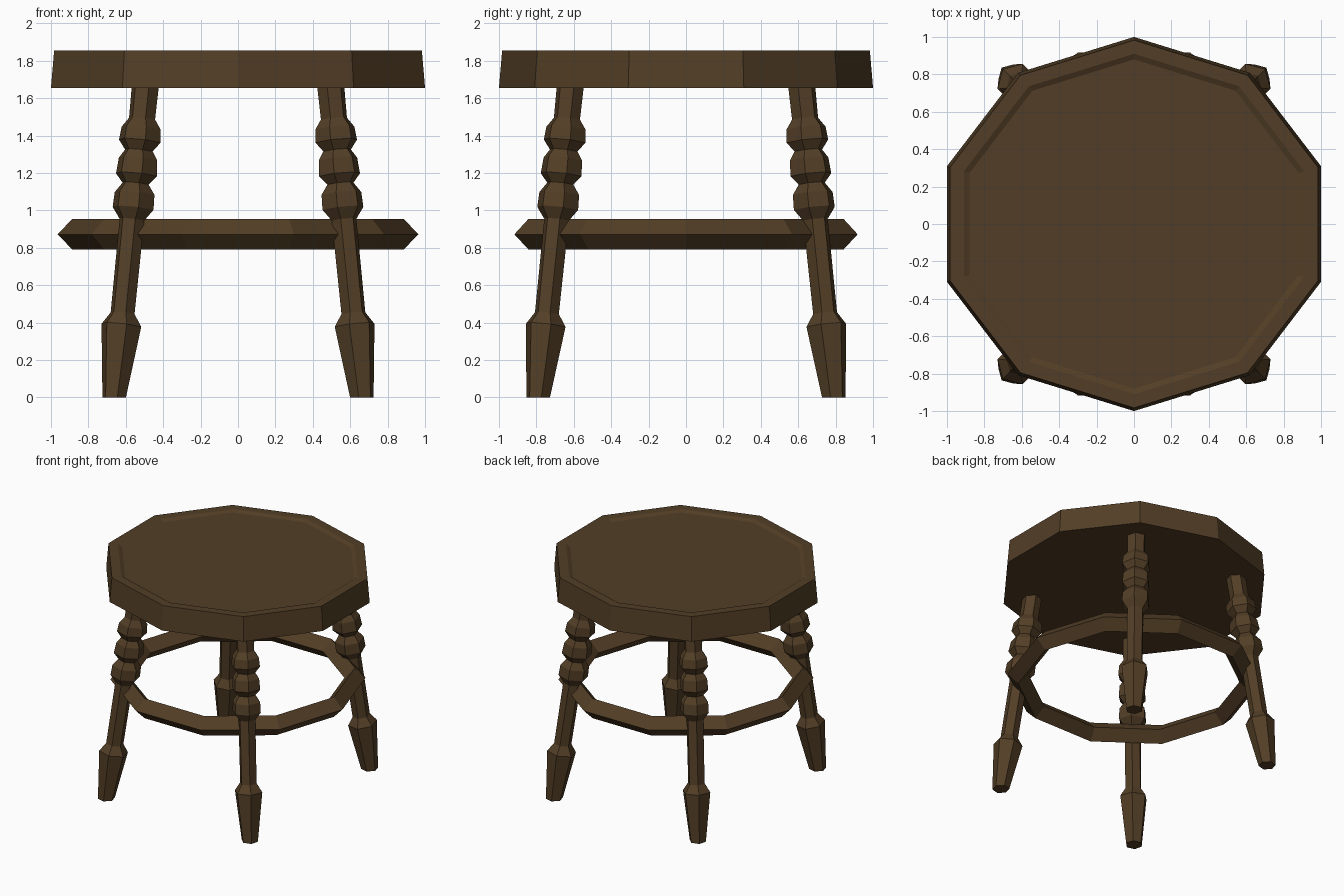
import bpy, bmesh, math
from mathutils import Vector

if "Cube" in bpy.data.objects:
    bpy.data.objects.remove(bpy.data.objects["Cube"])

wood = bpy.data.materials.new("dark brown wood")
wood.diffuse_color = (0.085, 0.048, 0.019, 1)
wood.use_nodes = True
wood.node_tree.nodes["Principled BSDF"].inputs["Base Color"].default_value = wood.diffuse_color


def loft(name, rings, closed=False):
    """Skin a list of equal-length point rings; cap the ends unless closed."""
    bm = bmesh.new()
    vs = [[bm.verts.new(p) for p in r] for r in rings]
    n = len(vs[0])
    pairs = list(zip(vs, vs[1:]))
    if closed:
        pairs.append((vs[-1], vs[0]))
    for a, b in pairs:
        for i in range(n):
            j = (i + 1) % n
            bm.faces.new((a[i], a[j], b[j], b[i]))
    if not closed:
        bm.faces.new(vs[0])
        bm.faces.new(vs[-1])
    bmesh.ops.recalc_face_normals(bm, faces=bm.faces)
    me = bpy.data.meshes.new(name)
    bm.to_mesh(me)
    bm.free()
    me.materials.append(wood)
    ob = bpy.data.objects.new(name, me)
    bpy.context.collection.objects.link(ob)
    return ob


def polygon(rx, ry, z, n, start):
    return [Vector((rx * math.cos(start + math.tau * i / n),
                    ry * math.sin(start + math.tau * i / n), z)) for i in range(n)]


# Seat: ten-sided slab, slight taper, shallow dished top
sx = 1 / math.cos(math.radians(18))
seat = [(1.0, 1.655), (0.983, 1.855), (0.91, 1.855), (0.88, 1.84)]
loft("seat", [polygon(r * sx, r, z, 10, math.pi / 2) for r, z in seat])

# Ring stretcher: ten-sided hoop with diamond section
hoop = [(0.965, 0.872), (0.885, 0.955), (0.805, 0.872), (0.885, 0.79)]
loft("ring_stretcher", [polygon(r, r, z, 10, 0) for r, z in hoop], closed=True)

# Legs: six-sided turned profile (radius, height) on a splayed axis
profile = [(0.065, 0), (0.11, 0.385), (0.066, 0.45), (0.068, 0.95),
           (0.113, 1.01), (0.11, 1.09), (0.072, 1.143),
           (0.113, 1.19), (0.106, 1.275), (0.076, 1.32),
           (0.115, 1.37), (0.108, 1.44), (0.072, 1.49), (0.075, 1.67)]


def leg(name, sx, sy):
    slope = Vector((-0.1 * sx, -0.103 * sy, 1))
    foot = Vector((0.662 * sx, 0.79 * sy, 0))
    start = math.atan2(sy, sx)
    rings = []
    for r, z in profile:
        ring = []
        for p in polygon(r, r, 0, 6, start):
            if 0 < z < 1.6:   # rings sit square to the leg axis
                p.z = -(p.x * slope.x + p.y * slope.y)
            ring.append(foot + slope * z + p)
        rings.append(ring)
    loft(name, rings)


for ny, sy in (("front", -1), ("back", 1)):
    for nx, sx_ in (("left", -1), ("right", 1)):
        leg(f"{ny}_{nx}_leg", sx_, sy)
